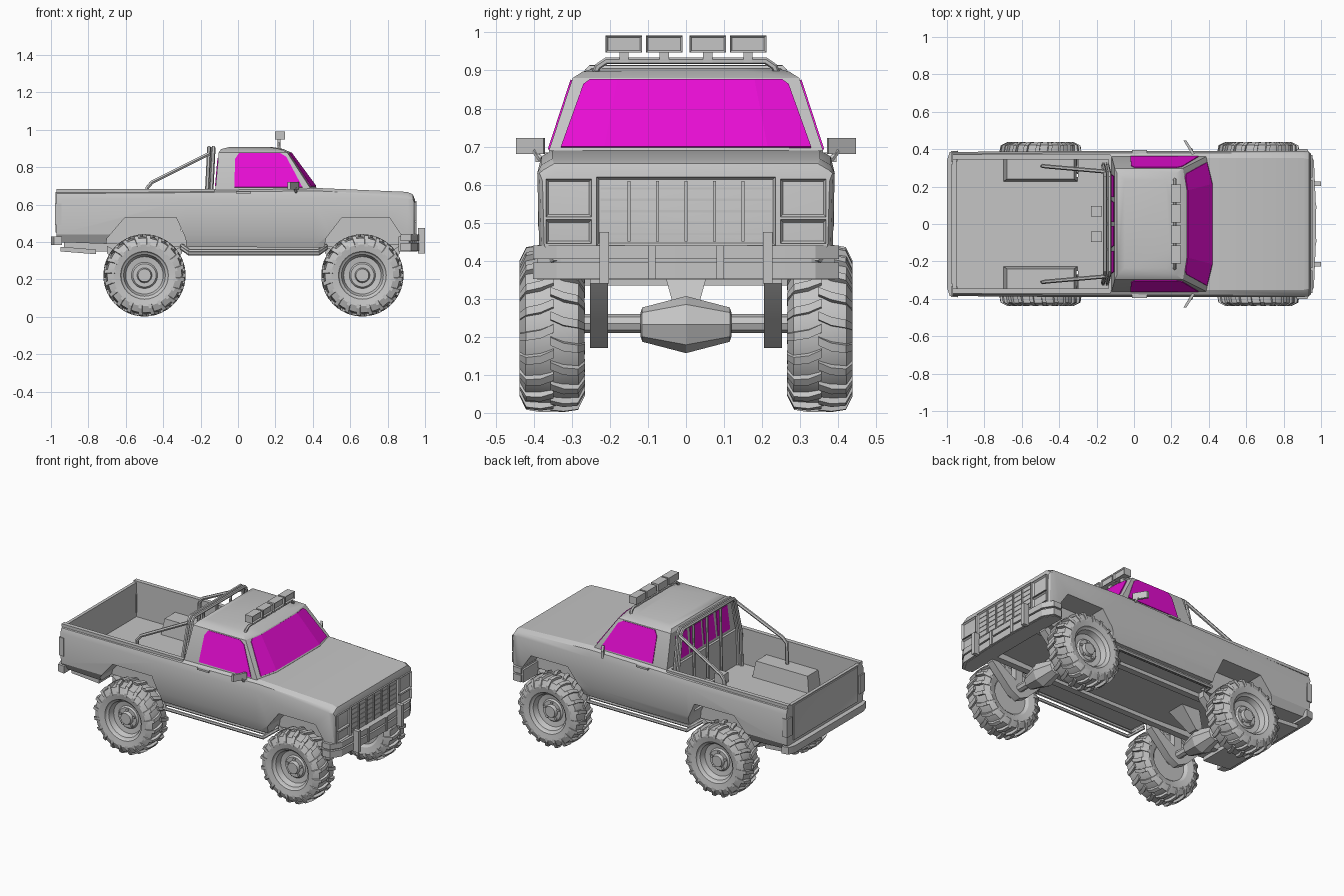
import bpy, bmesh
from math import sin, cos, pi
from mathutils import Vector

if "Cube" in bpy.data.objects:
    bpy.data.objects.remove(bpy.data.objects["Cube"], do_unlink=True)


def material(name, colour):
    mat = bpy.data.materials.new(name)
    mat.use_nodes = True
    mat.diffuse_color = colour
    mat.node_tree.nodes["Principled BSDF"].inputs["Base Color"].default_value = colour
    return mat


GREY = material("body grey", (0.56, 0.56, 0.56, 1))
GLASS = material("magenta glass", (1.0, 0.005, 0.82, 1))
SIDES = ((1, "left"), (-1, "right"))


def make(name, verts, faces, mat=GREY):
    mesh = bpy.data.meshes.new(name)
    mesh.from_pydata([tuple(v) for v in verts], [], faces)
    bm = bmesh.new()
    bm.from_mesh(mesh)
    bmesh.ops.recalc_face_normals(bm, faces=bm.faces)
    bm.to_mesh(mesh)
    bm.free()
    mesh.materials.append(mat)
    obj = bpy.data.objects.new(name, mesh)
    bpy.context.collection.objects.link(obj)
    return obj


def loft(name, rings, mat=GREY):
    n = len(rings[0])
    verts = [v for ring in rings for v in ring]
    faces = [(r * n + i, r * n + (i + 1) % n, (r + 1) * n + (i + 1) % n, (r + 1) * n + i)
             for r in range(len(rings) - 1) for i in range(n)]
    faces += [tuple(range(n)), tuple(range(len(verts) - n, len(verts)))]
    return make(name, verts, faces, mat)


def prism(name, outline, y0, y1):
    return loft(name, [[(x, y, z) for x, z in outline] for y in (y0, y1)])


def slab(name, half, z0, z1):
    plan = half + [(x, -y) for x, y in reversed(half)]
    return loft(name, [[(x, y, z) for x, y in plan] for z in (z0, z1)])


def box(name, x0, x1, y0, y1, z0, z1):
    return prism(name, [(x0, z0), (x1, z0), (x1, z1), (x0, z1)], y0, y1)


def recessed_box(name, size, border, depth, axis=(1, 0, 0)):
    obj = box(name, *size)
    bm = bmesh.new()
    bm.from_mesh(obj.data)
    bm.normal_update()
    face = max(bm.faces, key=lambda f: f.normal.dot(Vector(axis)))
    bmesh.ops.inset_individual(bm, faces=[face], thickness=border)
    bmesh.ops.translate(bm, verts=face.verts, vec=Vector(axis) * -depth)
    bm.to_mesh(obj.data)
    bm.free()
    return obj


def tube(name, points, radius):
    curve = bpy.data.curves.new(name, "CURVE")
    curve.dimensions = "3D"
    curve.bevel_depth = radius
    curve.bevel_resolution = 1
    curve.use_fill_caps = True
    spline = curve.splines.new("POLY")
    spline.points.add(len(points) - 1)
    for p, co in zip(spline.points, points):
        p.co = (*co, 1)
    temp = bpy.data.objects.new(name, curve)
    bpy.context.collection.objects.link(temp)
    mesh = bpy.data.meshes.new_from_object(temp.evaluated_get(bpy.context.evaluated_depsgraph_get()))
    bpy.data.objects.remove(temp)
    mesh.materials.clear()
    mesh.materials.append(GREY)
    obj = bpy.data.objects.new(name, mesh)
    bpy.context.collection.objects.link(obj)


def lathe(name, profile, centre, steps):
    cx, cy, cz = centre
    return loft(name, [[(cx + r * sin(2 * pi * i / steps), cy + y, cz + r * cos(2 * pi * i / steps))
                        for i in range(steps)] for y, r in profile])


def combine(target, other, operation):
    mod = target.modifiers.new("cut", "BOOLEAN")
    mod.operation, mod.object, mod.solver = operation, other, "EXACT"
    bpy.context.view_layer.objects.active = target
    bpy.ops.object.modifier_apply(modifier=mod.name)
    bpy.data.objects.remove(other, do_unlink=True)


# Body shell, with open bed, wheel tubs and wheel arches
rings = []
for x, low, top, k in ((-.97, .40, .675, .985), (-.28, .375, .68, 1), (.4, .37, .69, 1),
                       (.905, .39, .668, 1), (.935, .395, .655, .985), (.945, .4, .63, .965)):
    half = [(.36, low), (.386, .44), (.391, min(.63, top - .02)), (.38, top - .016), (.352, top)]
    rings.append([(x, y * k, z) for y, z in half] + [(x, -y * k, z) for y, z in reversed(half)])
body = loft("body", rings)
combine(body, box("bed_cutter", -.95, -.135, -.345, .345, .46, 1), "DIFFERENCE")
for s, side in SIDES:
    tub = loft("tub", [[(x, s * y, z) for x, y in ((a, .36), (b, .36), (b, c), (a, c))]
                       for a, b, c, z in ((-.70, -.30, .225, .44), (-.68, -.32, .24, .56))])
    combine(body, tub, "UNION")
for s, side in SIDES:
    for arch in ([(-.72, .3), (-.70, .42), (-.605, .53), (-.33, .53), (-.28, .42), (-.27, .3)],
                 [(.45, .3), (.47, .42), (.555, .53), (.81, .53), (.885, .42), (.89, .3)]):
        combine(body, prism("arch_cutter", arch, s * .25, s * .5), "DIFFERENCE")

# Cab: plan rings stacked by height
LOW, HIGH = (.69, -.12, .36, .385, .42), (.88, -.103, .298, .262, .28)


def cab_ring(z, back, w, side, front):
    half = [(back, w, z), (side, w, z), (front, .6 * w, z)]
    return half + [(x, -y, h) for x, y, h in reversed(half)]


loft("cab", [cab_ring(*r) for r in ((.46, -.12, .36, .385, .42), LOW, HIGH, (.897, -.09, .272, .225, .245),
                                    (.907, -.05, .235, .17, .19))])


def at(z, i):
    t = (z - LOW[0]) / (HIGH[0] - LOW[0])
    return LOW[i] + t * (HIGH[i] - LOW[i])


def pane(name, points, push):
    push = Vector(push)
    loft(name, [[Vector(p) - push for p in points], [Vector(p) + push for p in points]], GLASS)


# Glass
for s, side in SIDES:
    outline = [(-.02, .692), (-.015, .845), (.005, .875), (.225, .875), (.258, .855), (.345, .692)]
    pane(side + "_window", [(x, s * at(z, 2), z) for x, z in outline], (0, s * .004, .001))
    pane("windshield_" + side, [(at(z, 4) + t * (at(z, 3) - at(z, 4)), s * (.6 + .4 * t) * at(z, 2), z)
                                for t, z in ((0, .697), (.8, .697), (.72, .862), (.6, .875), (0, .875))],
         (.004, 0, .003))
    for a, b in ((.01, .125), (.145, .265)):
        pane(side + "_rear_pane", [(at(z, 1), s * y, z) for y, z in
                                   ((a, .70), (b, .70), (b - .01, .85), (a, .85))], (-.004, 0, 0))
pane("windshield_middle", [(at(z, 4), f * .6 * at(z, 2), z) for f, z in
                           ((1, .697), (-1, .697), (-1, .875), (1, .875))], (.004, 0, .003))

# Grille and its bars
recessed_box("grille", (.93, .955, -.235, .235, .44, .62), .014, .015)
for i in range(-2, 3):
    box("grille_upright", .938, .953, i * .075 - .004, i * .075 + .004, .45, .61)
for i in range(1, 6):
    z = .44 + .03 * i
    box("grille_slat", .938, .948, -.225, .225, z - .003, z + .003)

# Bumpers
nose = [(.87, .402), (.925, .402), (.962, .34), (.972, .11)]
slab("front_bumper_upper", nose, .405, .44)
slab("front_bumper_core", [(x - .012, y - .01) for x, y in nose], .35, .43)
slab("front_bumper_lower", nose, .352, .395)
slab("rear_bumper", [(-.94, .392), (-.985, .385), (-1, .34)], .385, .43)
prism("rear_step", [(-.95, .375), (-.76, .36), (-.76, .335), (-.95, .35)], -.3, .3)
recessed_box("tailgate", (-.977, -.95, -.32, .32, .45, .668), .03, .006, (-1, 0, 0))
for y in (-.09, .09):
    box("bumper_plate", .96, .977, y - .01, y + .01, .352, .44)

# Roof light bar
tube("light_bar", [(.215, .24, .89), (.22, .232, .91), (.22, .21, .925), (.22, -.21, .925),
                   (.22, -.232, .91), (.215, -.24, .89)], .009)
for y in (-.163, -.057, .057, .163):
    recessed_box("roof_light", (.198, .25, y - .048, y + .048, .947, .992), .008, .008)
    box("roof_light_foot", .212, .228, y - .012, y + .012, .92, .95)

# Roll bar behind the cab
for x in (-.165, -.142):
    tube("roll_hoop", [(x, .32, .46), (x, .312, .68), (x + .01, .268, .885), (x + .01, .25, .905),
                       (x + .01, -.25, .905), (x + .01, -.268, .885), (x, -.312, .68), (x, -.32, .46)], .011)
for y in (-.135, 0, .135):
    tube("roll_upright", [(-.155, y, .46), (-.145, y, .905)], .008)

for s, side in SIDES:
    tube(side + "_roll_brace", [(-.15, s * .28, .875), (-.46, s * .307, .72), (-.485, s * .31, .69),
                                (-.49, s * .31, .54)], .011)
    box(side + "_bed_box", -.23, -.17, s * .04, s * .095, .46, .52)
    # Lamps, guards, mirrors and handles
    recessed_box(side + "_headlight", (.93, .955, *sorted((s * .248, s * .368)), .515, .615), .014, .014)
    recessed_box(side + "_indicator", (.93, .955, *sorted((s * .248, s * .368)), .445, .508), .012, .012)
    box(side + "_tail_light", -.978, -.945, s * .335, s * .389, .49, .605)
    box(side + "_bumper_guard", .962, 1, s * .203, s * .228, .34, .475)
    loft(side + "_mirror", [[(x, s * y, z) for x, y in ((.265, .445), (.28, .447), (.325, .375), (.31, .37))]
                            for z in (.68, .722)])
    tube(side + "_mirror_arm", [(.31, s * .35, .665), (.31, s * .385, .67), (.305, s * .4, .69)], .008)
    box(side + "_door_handle", -.01, .07, s * .375, s * .396, .66, .671)
    box(side + "_bed_rail", -.97, -.125, s * .345, s * .372, .665, .684)
    # Side steps
    for y, z in ((.365, .337), (.335, .352)):
        tube(side + "_side_step", [(-.30, s * .27, z + .03), (-.26, s * y, z), (.43, s * y, z),
                                   (.47, s * .27, z + .03)], .011)
    box(side + "_chassis_rail", -.93, .9, s * .17, s * .21, .35, .41)

# Axles and suspension
for x, end, d in ((.665, "front", -1), (-.5, "rear", 1)):
    lathe(end + "_axle", [(-.29, .025), (.29, .025)], (x, 0, .235), 8)
    lathe(end + "_differential", [(-.12, .03), (-.115, .045), (0, .075), (.115, .045), (.12, .03)],
          (x, 0, .232), 8)
    loft(end + "_drive_cone", [[(x + d * a, y, z) for a, y in ((u, w), (v, w), (v, -w), (u, -w))]
                               for u, v, w, z in ((.02, .07, .03, .27), (.07, .2, .06, .38))])
    for s, side in SIDES:
        prism(end + "_leaf_spring", [(x + a, z) for a, z in (
            (-.2, .38), (0, .26), (.2, .38), (.2, .34), (.06, .2), (0, .17), (-.06, .2), (-.2, .34))],
            s * .205, s * .252)
        box(end + "_shock", x - .025, x + .025, s * .21, s * .25, .24, .42)


# Wheels: lathed tyre and rim, with angled tread lugs
def wheel(name, x, s):
    cy, cz = s * .352, .222
    lathe(name + "_tyre", [(s * y, r) for y, r in (
        (-.06, .11), (-.075, .125), (-.085, .165), (-.07, .2), (0, .208), (.07, .2), (.085, .165),
        (.078, .128), (.068, .122), (.062, .112), (.03, .1), (.025, .07), (.035, .062), (.035, .04),
        (.055, .034), (.055, .012))], (x, cy, cz), 32)
    rings, count = [], 20
    for i in range(count * 2):
        flip = 1 if i % 2 else -1
        rings = []
        for y, r, turn in ((-.004, .219, 0), (.03, .22, .07), (.068, .214, .1), (.086, .178, .13)):
            a = pi * i / count + turn
            rings.append([(x + q * sin(a + w), cy + flip * y, cz + q * cos(a + w))
                          for q, w in ((r - .022, -.06), (r, -.05), (r, .05), (r - .022, .06))])
        loft(name + "_lug", rings)
    for i in range(5):
        a = 2 * pi * i / 5
        lathe(name + "_nut", [(s * .02, .009), (s * .043, .009)],
              (x + .05 * sin(a), cy, cz + .05 * cos(a)), 6)


for s, side in SIDES:
    wheel("front_" + side, .665, s)
    wheel("rear_" + side, -.5, s)

bpy.ops.object.select_all(action="DESELECT")
for obj in bpy.context.collection.objects:
    if obj.type == "MESH":
        obj.select_set(True)
        bpy.context.view_layer.objects.active = obj
bpy.ops.object.shade_smooth_by_angle(angle=pi / 7)
